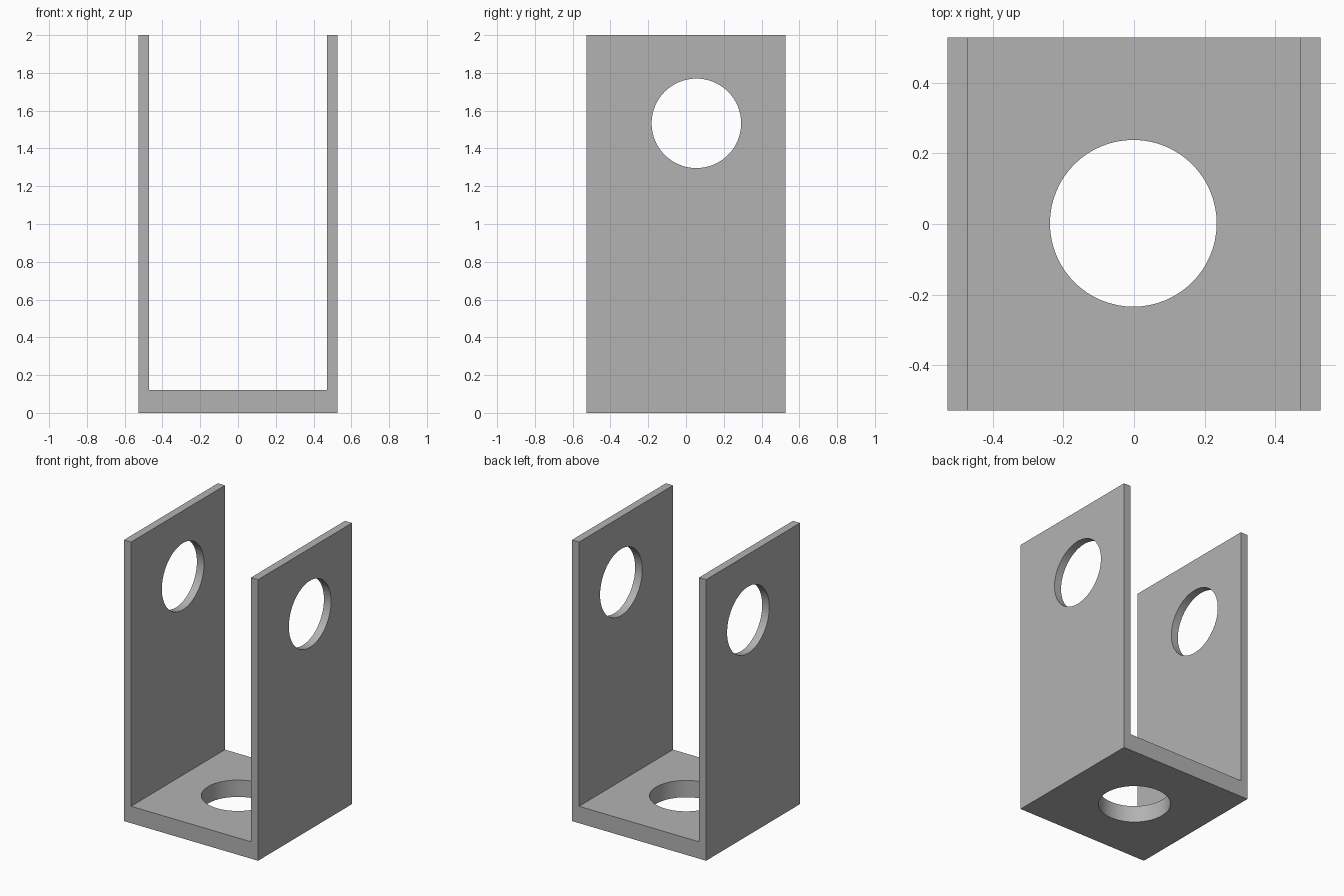
import bpy
import bmesh
from math import pi, radians

cube = bpy.data.objects.get("Cube")
if cube:
    bpy.data.objects.remove(cube, do_unlink=True)

HALF, INNER = 0.528, 0.472      # outer and inner half widths
HEIGHT, FLOOR = 2.0, 0.12

# Plain grey material
grey = bpy.data.materials.new("plain_grey")
grey.use_nodes = True
colour = (0.45, 0.45, 0.45, 1)
grey.diffuse_color = colour
grey.node_tree.nodes["Principled BSDF"].inputs["Base Color"].default_value = colour

# U-shaped bracket: profile extruded from front to back
right_side = [(-INNER, FLOOR), (-INNER, HEIGHT), (-HALF, HEIGHT), (-HALF, 0)]
profile = right_side + [(-x, z) for x, z in reversed(right_side)]
bm = bmesh.new()
face = bm.faces.new([bm.verts.new((x, -HALF, z)) for x, z in profile])
extruded = bmesh.ops.extrude_face_region(bm, geom=[face])
moved = [v for v in extruded["geom"] if isinstance(v, bmesh.types.BMVert)]
bmesh.ops.translate(bm, verts=moved, vec=(0, 2 * HALF, 0))
bmesh.ops.recalc_face_normals(bm, faces=bm.faces)
mesh = bpy.data.meshes.new("bracket")
bm.to_mesh(mesh)
bm.free()
mesh.materials.append(grey)
bracket = bpy.data.objects.new("bracket", mesh)
bpy.context.collection.objects.link(bracket)


def cut_hole(name, location, rotation, radius, depth):
    """Cut a round hole through the bracket and drop the cutter."""
    bpy.ops.mesh.primitive_cylinder_add(vertices=64, radius=radius, depth=depth,
                                        location=location, rotation=rotation)
    cutter = bpy.context.object
    cutter.name = name
    cutter.hide_render = True
    cutter.data.materials.append(grey)
    mod = bracket.modifiers.new(name, "BOOLEAN")
    mod.operation = "DIFFERENCE"
    mod.solver = "EXACT"
    mod.object = cutter
    bpy.ops.object.select_all(action="DESELECT")
    bracket.select_set(True)
    bpy.context.view_layer.objects.active = bracket
    bpy.ops.object.modifier_apply(modifier=name)
    bpy.data.objects.remove(cutter, do_unlink=True)


# Pivot holes through both arms, then the mounting hole in the floor
cut_hole("pivot_hole_cutter", (0, 0.055, 1.533), (0, pi / 2, 0), 0.237, 2)
cut_hole("floor_hole_cutter", (-0.002, 0.002, 0), (0, 0, 0), 0.236, 0.6)

# Smooth hole walls, crisp edges
bpy.ops.object.shade_smooth_by_angle(angle=radians(30))
